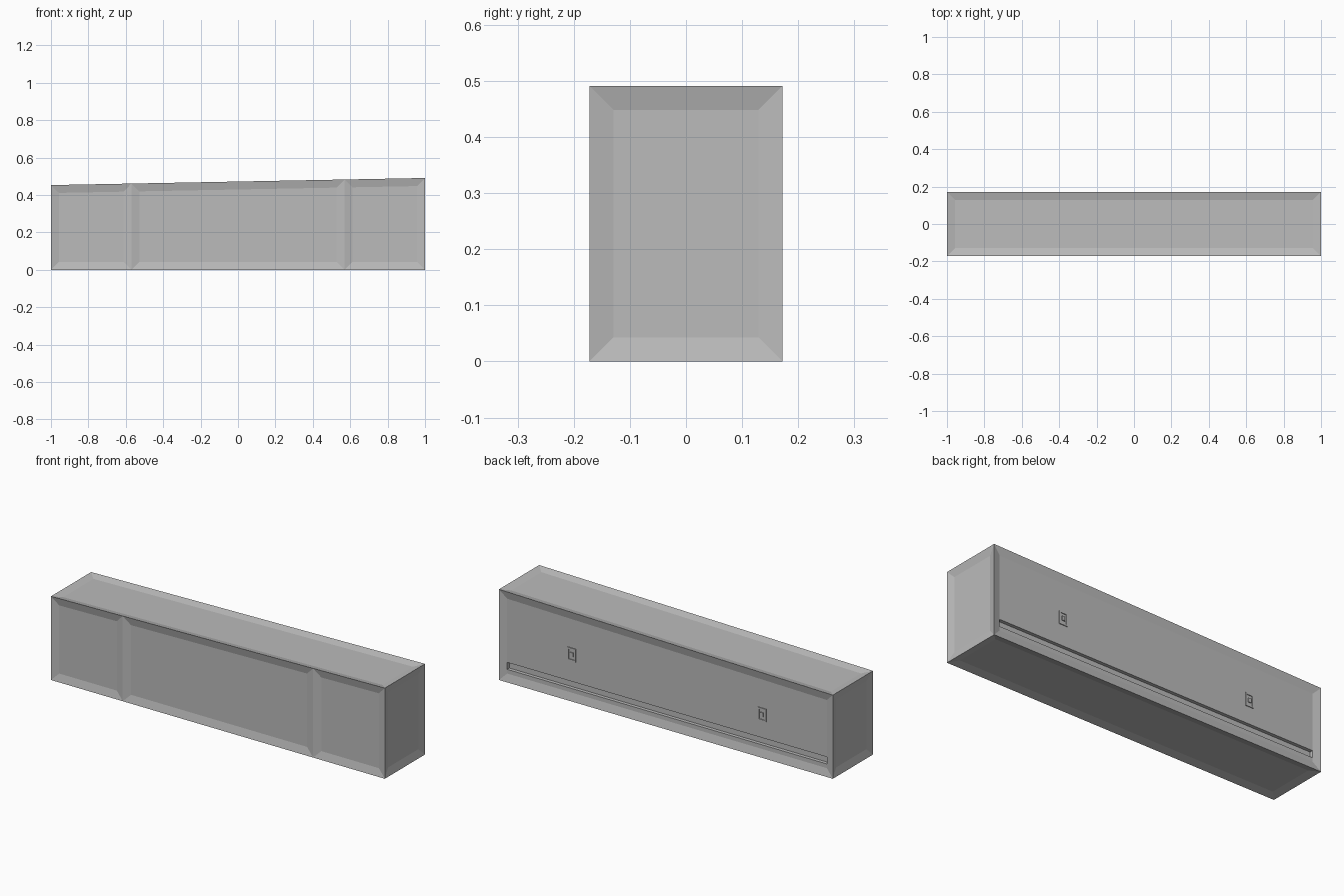
import bpy
import bmesh
from mathutils import Vector

if "Cube" in bpy.data.objects:
    bpy.data.objects.remove(bpy.data.objects["Cube"], do_unlink=True)

HALF_DEPTH = 0.172
LOW, HIGH = 0.453, 0.491      # heights of the two ends
BORDER, RECESS = 0.0425, 0.01
POST = 0.57                   # offset of front posts and back latches

grey = bpy.data.materials.new("plain grey")
grey.use_nodes = True
grey.diffuse_color = (0.5, 0.5, 0.5, 1)
grey.node_tree.nodes["Principled BSDF"].inputs["Base Color"].default_value = (0.5, 0.5, 0.5, 1)


def finish(bm, name):
    bmesh.ops.recalc_face_normals(bm, faces=bm.faces[:])
    mesh = bpy.data.meshes.new(name)
    bm.to_mesh(mesh)
    bm.free()
    mesh.materials.append(grey)
    obj = bpy.data.objects.new(name, mesh)
    bpy.context.collection.objects.link(obj)
    return obj


def split(bm, faces, point, normal):
    """Cut only the given faces along a plane."""
    edges = {e for f in faces for e in f.edges}
    verts = {v for f in faces for v in f.verts}
    bmesh.ops.bisect_plane(bm, geom=list(faces) + list(edges) + list(verts),
                           plane_co=point, plane_no=normal)


def facing(bm, direction):
    bm.normal_update()
    return [f for f in bm.faces if f.normal.dot(Vector(direction)) > 0.99]


def box(name, size, centre):
    bm = bmesh.new()
    bmesh.ops.create_cube(bm, size=1)
    bmesh.ops.scale(bm, vec=size, verts=bm.verts)
    bmesh.ops.translate(bm, vec=centre, verts=bm.verts)
    return finish(bm, name)


# Sloped block
bm = bmesh.new()
bmesh.ops.create_cube(bm, size=2)
for v in bm.verts:
    top = HIGH if v.co.x > 0 else LOW
    v.co.y *= HALF_DEPTH
    v.co.z = top if v.co.z > 0 else 0

# Front split into three bays, then every side gets a recessed panel
for x in (-POST, POST):
    split(bm, facing(bm, (0, -1, 0)), (x, 0, 0), (1, 0, 0))
bm.normal_update()
bmesh.ops.inset_individual(bm, faces=bm.faces[:], thickness=BORDER,
                           depth=-RECESS, use_even_offset=True)

# Long groove low on the back panel
for z in (0.065, 0.103):
    panel = [f for f in facing(bm, (0, 1, 0))
             if f.calc_center_median().y < HALF_DEPTH - RECESS / 2]
    split(bm, panel, (0, 0, z), (0, 0, 1))
strip = [f for f in facing(bm, (0, 1, 0))
         if f.calc_center_median().y < HALF_DEPTH - RECESS / 2
         and 0.065 < f.calc_center_median().z < 0.103]
bmesh.ops.inset_individual(bm, faces=strip, thickness=0.0005, depth=-0.018)
finish(bm, "panelled_case")

# Two small latches on the back
panel_y = HALF_DEPTH - RECESS
for side, x in (("left", POST), ("right", -POST)):
    z = 0.24 + 0.01 * x / POST
    for s in (-1, 1):
        box(side + "_latch_upright", (0.008, 0.008, 0.07), (x + s * 0.021, panel_y, z))
        box(side + "_latch_rail", (0.05, 0.008, 0.008), (x, panel_y, z + s * 0.031))
    box(side + "_latch_button", (0.018, 0.01, 0.022), (x, panel_y, z))
